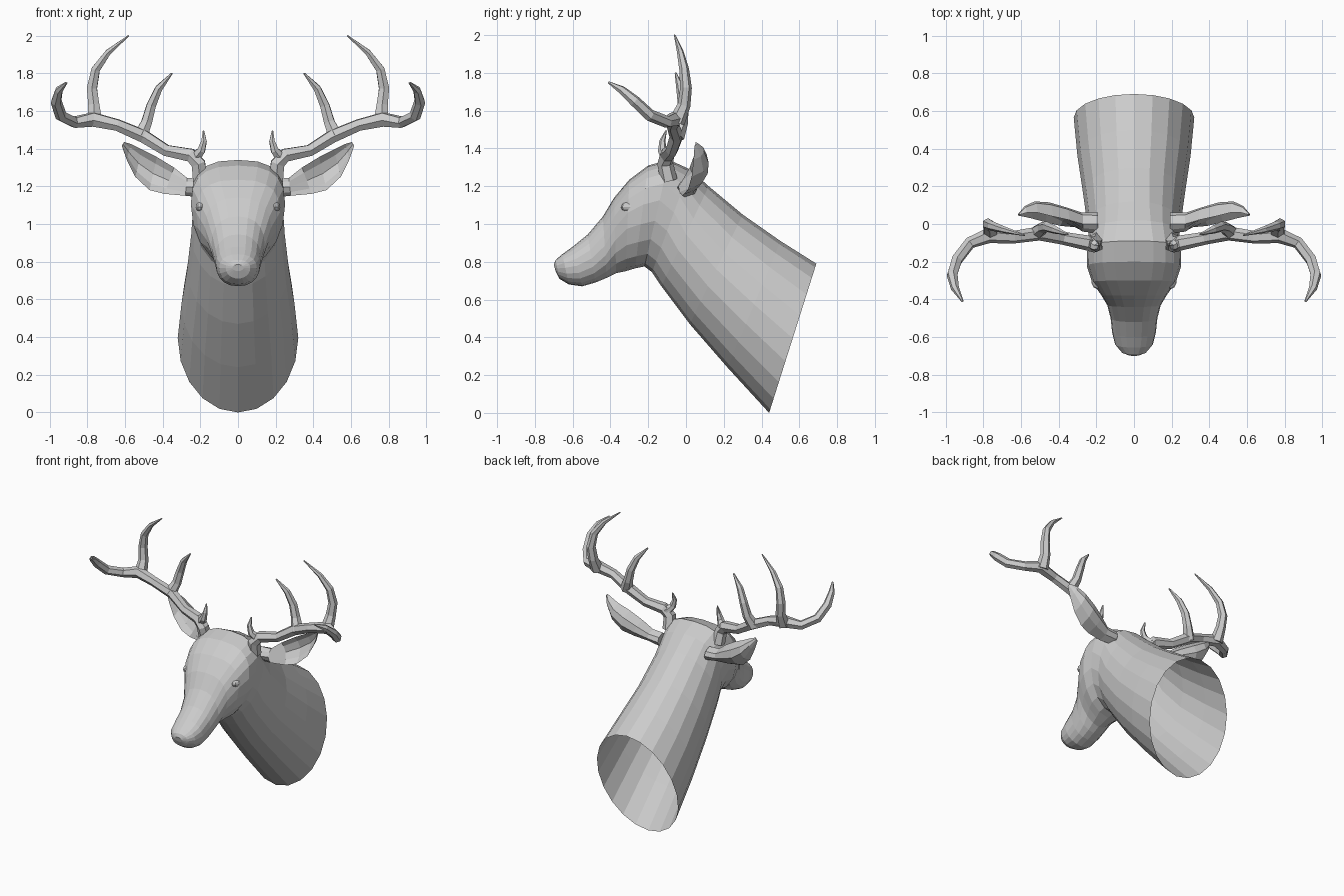
import bpy, bmesh, math
from mathutils import Vector as V


def loft(name, rings, cap_start=True, cap_end=True, mirror=False):
    """Skin a list of closed rings with flat quads."""
    bm = bmesh.new()
    rows = [[bm.verts.new(p) for p in r] for r in rings]
    n = len(rows[0])
    for a, b in zip(rows, rows[1:]):
        for i in range(n):
            j = (i + 1) % n
            bm.faces.new((a[i], a[j], b[j], b[i]))
    if cap_start:
        bm.faces.new(rows[0])
    if cap_end:
        bm.faces.new(rows[-1])
    bmesh.ops.recalc_face_normals(bm, faces=bm.faces)
    me = bpy.data.meshes.new(name)
    bm.to_mesh(me)
    bm.free()
    ob = bpy.data.objects.new(name, me)
    bpy.context.collection.objects.link(ob)
    if mirror:
        ob.modifiers.new("mirror", 'MIRROR').use_mirror_merge = False
    return ob


def tube(name, pts, radii, sides=6):
    """Tapered tube along a path, mirrored to the other side."""
    pts = [V(p) for p in pts]
    rings, side = [], None
    for i, p in enumerate(pts):
        t = (pts[min(i + 1, len(pts) - 1)] - pts[max(i - 1, 0)]).normalized()
        side = V((0, 1, 0.1)) if side is None else side
        side = (side - t * side.dot(t)).normalized()
        up = t.cross(side)
        rings.append([p + radii[i] * (side * math.cos(k * math.tau / sides) + up * math.sin(k * math.tau / sides))
                      for k in range(sides)])
    return loft(name, rings, mirror=True)


def section(ty, tz, by, bz, w, f, eu, el, n=20):
    """Body ring between a top and a bottom point; f = height of widest point."""
    ring = []
    for k in range(n):
        a = math.tau * k / n
        c, s = math.cos(a), math.sin(a)
        e = eu if s > 0 else el
        x = math.copysign(abs(c) ** e, c) * w if abs(c) > 1e-6 else 0
        t = f + (1 - f if s > 0 else -f) * abs(s) ** e
        ring.append((x, by + (ty - by) * t, bz + (tz - bz) * t))
    return ring


# Neck and head: top y, top z, bottom y, bottom z, half width, widest height, roundness up / down
body = [
    (0.69, 0.79, 0.44, 0.00, 0.32, 0.50, 1, 1),
    (0.50, 0.91, 0.22, 0.24, 0.30, 0.50, 1, 1),
    (0.30, 1.05, 0.02, 0.47, 0.27, 0.50, 1, 1),
    (0.12, 1.20, -0.13, 0.67, 0.248, 0.52, .95, 1),
    (0.02, 1.29, -0.18, 0.745, 0.24, 0.58, .85, 1),
    (-0.09, 1.34, -0.22, 0.775, 0.248, 0.62, .75, 1),
    (-0.20, 1.31, -0.27, 0.765, 0.25, 0.62, .75, 1),
    (-0.30, 1.235, -0.32, 0.75, 0.222, 0.64, .75, 1.1),
    (-0.38, 1.14, -0.37, 0.74, 0.175, 0.60, .8, 1.1),
    (-0.44, 1.04, -0.42, 0.715, 0.142, 0.52, .85, 1),
    (-0.52, 0.945, -0.48, 0.69, 0.124, 0.50, .9, .9),
    (-0.60, 0.88, -0.55, 0.67, 0.116, 0.52, .9, .9),
    (-0.655, 0.84, -0.62, 0.68, 0.10, 0.55, .9, .9),
    (-0.69, 0.81, -0.67, 0.71, 0.065, 0.55, .9, 1),
    (-0.70, 0.785, -0.69, 0.75, 0.03, 0.5, 1, 1)]
loft("head_and_neck", [section(*r) for r in body], cap_start=False)

# Eyes set into the side of the face
bpy.ops.mesh.primitive_uv_sphere_add(segments=10, ring_count=6, location=(0, 0, 0))
eye = bpy.context.object
eye.name = "eyes"
for v in eye.data.vertices:
    v.co = V((v.co.x * 0.03 + 0.196, v.co.y * 0.045 - 0.30, v.co.z * 0.028 + 1.09))
eye.modifiers.new("mirror", 'MIRROR')

# Cupped ears: upper edge, lower edge, back bulge, inner hollow
ear = [
    ((0.19, 0.00, 1.24), (0.19, 0.00, 1.14), 0.06, -0.05),
    ((0.27, 0.00, 1.245), (0.28, -0.02, 1.15), 0.07, -0.03),
    ((0.34, 0.02, 1.30), (0.39, -0.01, 1.16), 0.085, 0.03),
    ((0.43, 0.04, 1.355), (0.47, 0.01, 1.18), 0.09, 0.06),
    ((0.51, 0.06, 1.395), (0.545, 0.03, 1.25), 0.075, 0.05),
    ((0.57, 0.06, 1.425), (0.59, 0.04, 1.34), 0.045, 0.03),
    ((0.605, 0.05, 1.435), (0.617, 0.045, 1.415), 0.01, 0.003)]
rings = []
for top, low, back, inner in ear:
    top, low = V(top), V(low)
    ring = [top]
    ring += [top.lerp(low, t) + V((0, back * d, 0)) for t, d in ((.2, .75), (.5, 1), (.8, .75))]
    ring += [low]
    ring += [top.lerp(low, t) + V((0, inner * d, 0)) for t, d in ((.8, .6), (.5, 1), (.2, .6))]
    rings.append(ring)
loft("ears", rings, mirror=True)

# Antlers: main beam and its tines
tube("antler_beams",
     [(0.20, -0.09, 1.23), (0.21, -0.11, 1.32), (0.25, -0.10, 1.365), (0.38, -0.075, 1.39), (0.50, -0.05, 1.465),
      (0.64, -0.07, 1.525), (0.77, -0.06, 1.555), (0.87, -0.10, 1.54), (0.94, -0.19, 1.575),
      (0.965, -0.27, 1.65), (0.95, -0.34, 1.71), (0.91, -0.41, 1.75)],
     [.045, .042, .04, .034, .038, .034, .042, .032, .032, .03, .022, .006])
tube("tall_tines",
     [(0.76, -0.05, 1.54), (0.765, -0.01, 1.63), (0.775, 0.0, 1.72), (0.755, -0.01, 1.82),
      (0.69, -0.03, 1.91), (0.58, -0.06, 2.0)],
     [.045, .034, .031, .026, .018, .004])
tube("middle_tines",
     [(0.52, -0.05, 1.46), (0.485, -0.02, 1.54), (0.46, -0.015, 1.63), (0.42, -0.03, 1.72), (0.35, -0.055, 1.80)],
     [.042, .032, .028, .022, .005])
tube("brow_tines",
     [(0.23, -0.10, 1.35), (0.195, -0.125, 1.39), (0.18, -0.125, 1.44), (0.183, -0.105, 1.495)],
     [.034, .024, .016, .004])
